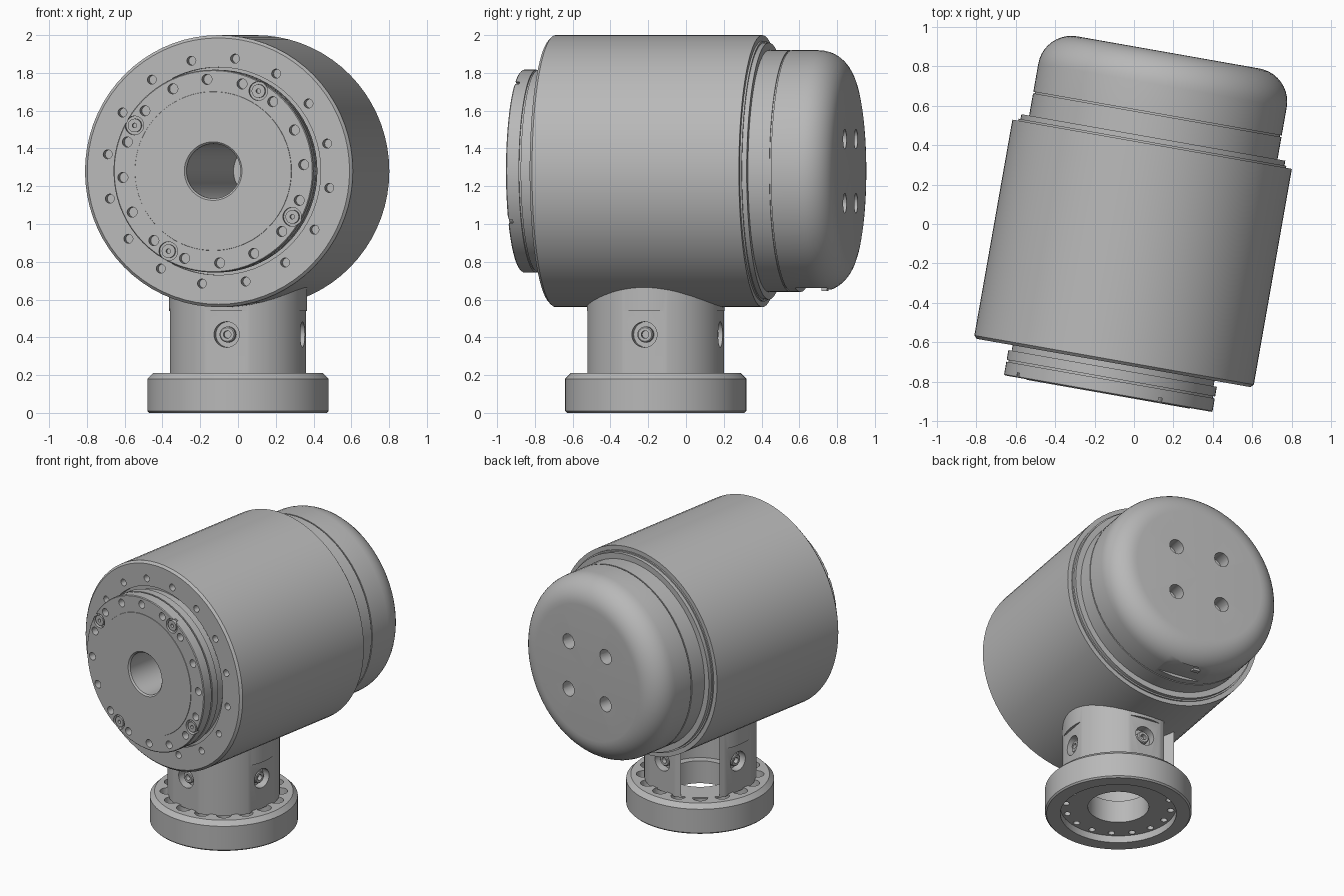
import bpy, bmesh, math
from mathutils import Matrix, Vector

if "Cube" in bpy.data.objects:
    bpy.data.objects.remove(bpy.data.objects["Cube"])

gray = bpy.data.materials.new("machined gray")
gray.use_nodes = True
COLOR = (0.48, 0.48, 0.48, 1)
gray.diffuse_color = COLOR
gray.node_tree.nodes["Principled BSDF"].inputs["Base Color"].default_value = COLOR

# Horizontal drive frame (local z runs front to back) and upright foot frame
TURN = Matrix.Rotation(math.radians(-10), 4, "Z")
DRIVE = Matrix.Translation((0.02, -0.004, 1.28)) @ TURN @ Matrix.Rotation(-math.pi / 2, 4, "X")
FOOT = Matrix.Translation((0, -0.16, 0)) @ TURN


def to_object(name, bm, frame):
    mesh = bpy.data.meshes.new(name)
    bmesh.ops.recalc_face_normals(bm, faces=bm.faces)
    bm.to_mesh(mesh)
    bm.free()
    mesh.materials.append(gray)
    obj = bpy.data.objects.new(name, mesh)
    bpy.context.collection.objects.link(obj)
    obj.matrix_world = frame
    return obj


def lathe(name, profile, frame, steps=72):
    """Revolve a closed (radius, height) outline around local z."""
    bm = bmesh.new()
    verts = [bm.verts.new((r, 0, h)) for r, h in profile]
    edges = [bm.edges.new((a, b)) for a, b in zip(verts, verts[1:] + verts[:1])
             if abs(a.co.x) + abs(b.co.x) > 0]
    bmesh.ops.spin(bm, geom=verts + edges, axis=(0, 0, 1), cent=(0, 0, 0),
                   angle=math.tau, steps=steps)
    bmesh.ops.remove_doubles(bm, verts=bm.verts, dist=1e-5)
    return to_object(name, bm, frame)


def rod(bm, radius, start, end, sides=20):
    start, end = Vector(start), Vector(end)
    axis = end - start
    place = Matrix.Translation((start + end) / 2) @ axis.to_track_quat("Z", "Y").to_matrix().to_4x4()
    bmesh.ops.create_cone(bm, cap_ends=True, segments=sides, radius1=radius,
                          radius2=radius, depth=axis.length, matrix=place)


def block(bm, size, place):
    bmesh.ops.create_cube(bm, size=1, matrix=place @ Matrix.Diagonal((*size, 1)))


def ring_points(count, radius, first=0):
    for i in range(count):
        a = math.radians(first) + math.tau * i / count
        yield radius * math.cos(a), -radius * math.sin(a)


def cut(obj, bm):
    cutter = to_object("cutter", bm, obj.matrix_world)
    cutter.hide_render = True
    mod = obj.modifiers.new("cut", "BOOLEAN")
    mod.operation, mod.solver, mod.object = "DIFFERENCE", "EXACT", cutter
    bpy.context.view_layer.update()
    result = bpy.data.meshes.new_from_object(obj.evaluated_get(bpy.context.evaluated_depsgraph_get()))
    obj.modifiers.clear()
    obj.data = result
    bpy.data.objects.remove(cutter)


def drill(obj, points, radius, low, high):
    bm = bmesh.new()
    for x, y in points:
        rod(bm, radius, (x, y, low), (x, y, high))
    cut(obj, bm)


BORE = 0.145

# Main housing with chamfered rims and a stepped back
housing = lathe("housing", [
    (BORE, -0.68), (0.55, -0.68), (0.55, -0.712), (0.705, -0.712), (0.72, -0.697),
    (0.72, 0.415), (0.69, 0.415), (0.69, 0.425), (0.68, 0.425), (0.68, 0.45), (BORE, 0.45)], DRIVE)
drill(housing, ring_points(16, 0.602, 14), 0.024, -0.75, -0.65)

# Front output flange with groove, faint raised face and hollow bore
flange = lathe("output_flange", [
    (BORE, -0.68), (0.52, -0.68), (0.52, -0.74), (0.537, -0.74), (0.537, -0.79),
    (0.527, -0.79), (0.527, -0.8), (0.537, -0.8), (0.537, -0.865), (0.532, -0.87),
    (0.421, -0.87), (0.42, -0.873), (0.155, -0.873), (BORE, -0.863)], DRIVE)
drill(flange, ring_points(16, 0.487, 4), 0.027, -0.95, -0.81)
drill(flange, ring_points(4, 0.488, 60.3), 0.05, -0.95, -0.845)

# Dowel bushings in the flange pockets
for x, y in ring_points(4, 0.488, 60.3):
    lathe("dowel_bushing", [(0.012, -0.84), (0.036, -0.84), (0.036, -0.867), (0.012, -0.867)],
          DRIVE @ Matrix.Translation((x, y, 0)), 20)

# Rounded rear cover with seam groove
FILLET = 0.17
dome = [(0.64 - FILLET * (1 - math.cos(a)), 0.888 - FILLET * (1 - math.sin(a)))
        for a in (math.pi / 2 * i / 10 for i in range(11))]
cover = lathe("rear_cover", [
    (0, 0.57), (BORE, 0.57), (BORE, 0.44), (0.64, 0.44), (0.64, 0.565),
    (0.632, 0.565), (0.632, 0.573), (0.64, 0.573), *dome, (0, 0.888)], DRIVE)
drill(cover, ring_points(4, 0.24, 45), 0.052, 0.79, 0.95)

# Flat connector recess under the cover
bm = bmesh.new()
block(bm, (0.4, 0.1, 0.16), Matrix.Translation((0, 0.67, 0.7)))
cut(cover, bm)
bm = bmesh.new()
block(bm, (0.05, 0.03, 0.03), Matrix.Translation((-0.06, 0.62, 0.74)))
to_object("connector", bm, DRIVE)

# Base ring with recessed underside and bolt holes
base = lathe("base_ring", [
    (0.2, 0.05), (0.38, 0.05), (0.38, 0), (0.47, 0), (0.48, 0.01),
    (0.48, 0.18), (0.45, 0.21), (0.2, 0.21)], FOOT)
drill(base, ring_points(16, 0.365), 0.05, 0.12, 0.3)
drill(base, ring_points(16, 0.345), 0.022, 0, 0.2)

# Hollow neck with four flats, screw pockets and an open slot
neck = lathe("neck", [(0.25, 0.2), (0.365, 0.2), (0.365, 0.76), (0.25, 0.76)], FOOT)
quarters = [Matrix.Rotation(math.pi / 2 * i, 4, "Z") for i in range(4)]
flats, pockets, slot = bmesh.new(), bmesh.new(), bmesh.new()
for q in quarters:
    block(flats, (0.1, 0.4, 0.44), q @ Matrix.Translation((0.397, 0, 0.32)))
    rod(pockets, 0.068, q @ Vector((0.29, 0, 0.415)), q @ Vector((0.42, 0, 0.415)), 28)
block(slot, (0.5, 0.25, 0.8), Matrix.Rotation(math.radians(135), 4, "Z")
      @ Matrix.Translation((0.4, 0, 0.61)))
for cutter_mesh in (flats, pockets, slot):
    cut(neck, cutter_mesh)

# Clamp screws with hex sockets
for q in quarters:
    lathe("clamp_screw", [(0, 0.25), (0.042, 0.25), (0.042, 0.325), (0.036, 0.33),
                          (0.02, 0.33), (0.02, 0.3), (0, 0.3)],
          FOOT @ q @ Matrix.Translation((0, 0, 0.415)) @ Matrix.Rotation(math.pi / 2, 4, "Y"), 24)

# Smooth curved surfaces, keep machined edges sharp
for obj in bpy.context.scene.objects:
    obj.select_set(obj.type == "MESH")
bpy.context.view_layer.objects.active = housing
bpy.ops.object.shade_smooth_by_angle(angle=math.radians(30))
